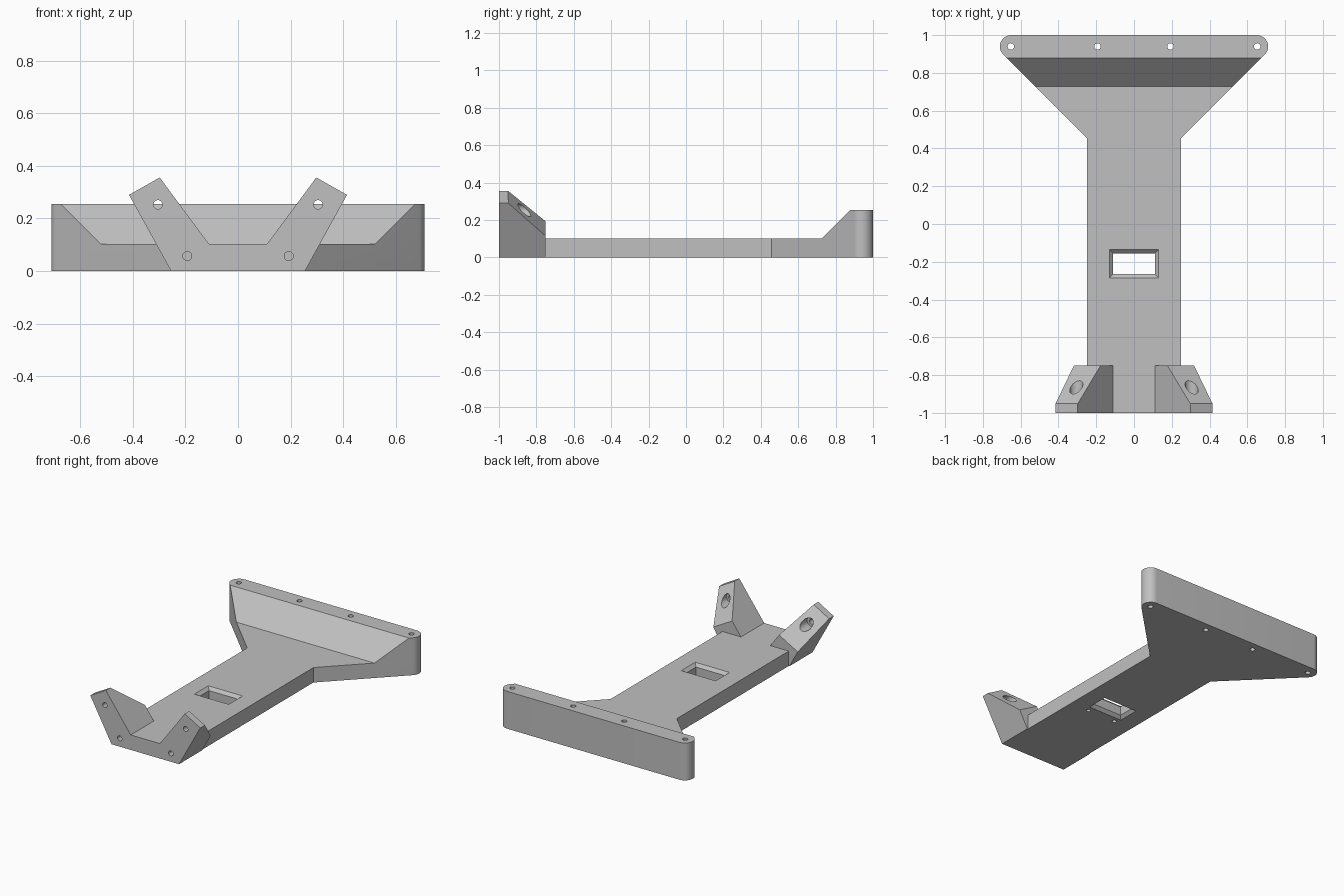
import bpy, bmesh
from math import sin, cos, pi, radians
from mathutils import Vector

cube = bpy.data.objects.get("Cube")
if cube:
    bpy.data.objects.remove(cube, do_unlink=True)

grey = bpy.data.materials.new("plain grey")
grey.use_nodes = True
COLOUR = (0.53, 0.53, 0.53, 1)
grey.diffuse_color = COLOUR
grey.node_tree.nodes["Principled BSDF"].inputs["Base Color"].default_value = COLOUR


def loft(name, rings):
    """Closed solid through matching rings of points."""
    bm = bmesh.new()
    loops = [[bm.verts.new(p) for p in ring] for ring in rings]
    n = len(loops[0])
    for a, b in zip(loops, loops[1:]):
        for i in range(n):
            j = (i + 1) % n
            bm.faces.new((a[i], a[j], b[j], b[i]))
    bm.faces.new(loops[0])
    bm.faces.new(loops[-1])
    bmesh.ops.recalc_face_normals(bm, faces=bm.faces)
    mesh = bpy.data.meshes.new(name)
    bm.to_mesh(mesh)
    bm.free()
    mesh.materials.append(grey)
    obj = bpy.data.objects.new(name, mesh)
    bpy.context.scene.collection.objects.link(obj)
    return obj


AXES = {
    "x": lambda p, t: (t, p[0], p[1]),
    "y": lambda p, t: (p[0], t, p[1]),
    "z": lambda p, t: (p[0], p[1], t),
}


def prism(name, points, start, end, axis):
    place = AXES[axis]
    return loft(name, [[place(p, t) for p in points] for t in (start, end)])


def arc(cx, cy, r, a0, a1, steps):
    angles = [radians(a0 + (a1 - a0) * i / steps) for i in range(steps + 1)]
    return [(cx + r * cos(a), cy + r * sin(a)) for a in angles]


def hole(cx, cy, r, start, end, axis):
    return prism("hole_cutter", arc(cx, cy, r, 0, 360, 32)[:-1], start, end, axis)


def carve(obj, cutters, operation="DIFFERENCE"):
    """Apply booleans, then discard the cutters."""
    for cutter in cutters:
        mod = obj.modifiers.new("carve", "BOOLEAN")
        mod.operation = operation
        mod.solver = "EXACT"
        mod.object = cutter
    bpy.context.view_layer.update()
    graph = bpy.context.evaluated_depsgraph_get()
    mesh = bpy.data.meshes.new_from_object(obj.evaluated_get(graph))
    obj.modifiers.clear()
    obj.data = mesh
    for cutter in cutters:
        bpy.data.objects.remove(cutter, do_unlink=True)


def finish(obj):
    bpy.ops.object.select_all(action="DESELECT")
    obj.select_set(True)
    bpy.context.view_layer.objects.active = obj
    bpy.ops.object.shade_smooth_by_angle(angle=radians(30))


# Body: flared plan outline limited by the stepped side profile
half = [(0.25, -0.75), (0.25, 0.456)] + arc(0.65, 0.94, 0.06, -45, 90, 18)
body = prism("body", half + [(-x, y) for x, y in reversed(half)], 0, 0.255, "z")
side = [(-0.9, -0.1), (1.1, -0.1), (1.1, 0.4), (1.025, 0.4),
        (0.727, 0.102), (-0.9, 0.102)]
carve(body, [prism("side_profile", side, -1, 1, "x")], "INTERSECT")

# Slot with bevelled rims on both faces
rings = []
for z, grow in ((-0.01, 0.03), (0.02, 0), (0.082, 0), (0.112, 0.03)):
    w, d = 0.11 + grow, 0.055 + grow
    rings.append([(sx * w, -0.21 + sy * d, z)
                  for sx, sy in ((-1, -1), (1, -1), (1, 1), (-1, 1))])
cutters = [loft("slot_cutter", rings)]

# Bolt holes through the rear wall, blind holes under the slot
for s in (-1, 1):
    cutters += [hole(s * x, 0.94, 0.017, -0.1, 0.4, "z") for x in (0.193, 0.652)]
    cutters.append(hole(s * 0.107, -0.323, 0.014, -0.05, 0.06, "z"))
carve(body, cutters)
finish(body)

# Front bracket with two splayed arms
arm = [(0.255, 0), (0.415, 0.29), (0.298, 0.356), (0.11, 0.102)]
bracket = prism("front_bracket", arm + [(-x, z) for x, z in reversed(arm)],
                -1, -0.75, "y")

# Slope the back of each arm
bm = bmesh.new()
bm.from_mesh(bracket.data)
for s in (-1, 1):
    along = Vector((s * 0.16, 0, 0.29)).normalized()
    cut = bmesh.ops.bisect_plane(
        bm, geom=bm.verts[:] + bm.edges[:] + bm.faces[:],
        plane_co=(s * 0.415, -0.95, 0.29),
        plane_no=along + Vector((0, 1, 0)), clear_outer=True)
    rim = [e for e in cut["geom_cut"] if isinstance(e, bmesh.types.BMEdge)]
    bmesh.ops.holes_fill(bm, edges=rim, sides=0)
bmesh.ops.recalc_face_normals(bm, faces=bm.faces)
bm.to_mesh(bracket.data)
bm.free()

# Counterbored arm holes and lower blind holes
cutters = []
for s in (-1, 1):
    cutters.append(hole(s * 0.305, 0.253, 0.017, -1.1, -0.6, "y"))
    cutters.append(hole(s * 0.305, 0.253, 0.035, -0.92, -0.6, "y"))
    cutters.append(hole(s * 0.193, 0.057, 0.017, -1.1, -0.85, "y"))
carve(bracket, cutters)
finish(bracket)
